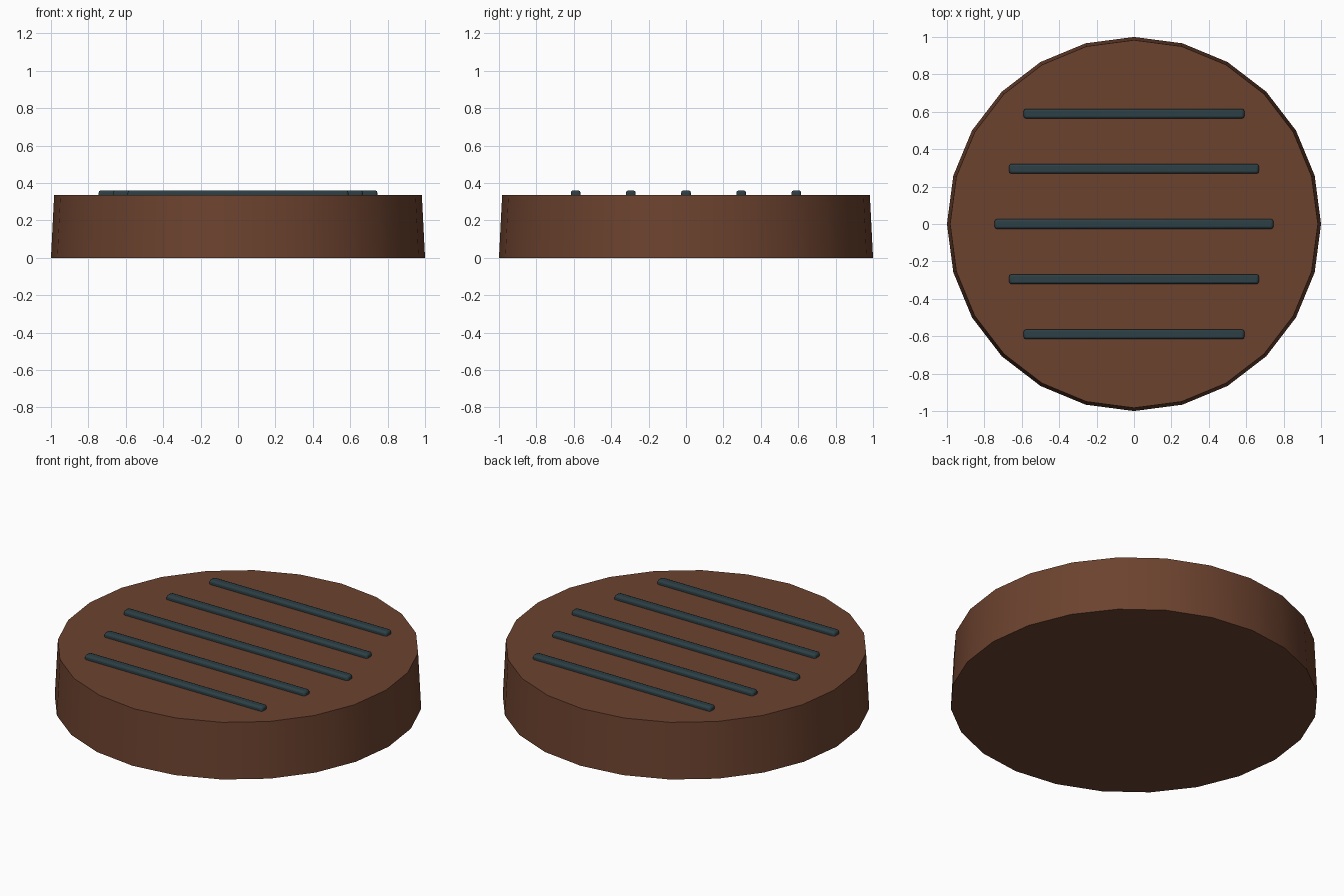
import bpy, math

if "Cube" in bpy.data.objects:
    bpy.data.objects.remove(bpy.data.objects["Cube"])


def material(name, color):
    m = bpy.data.materials.new(name)
    m.diffuse_color = color
    m.use_nodes = True
    m.node_tree.nodes["Principled BSDF"].inputs["Base Color"].default_value = m.diffuse_color
    return m


brown = material("brown_clay", (0.15, 0.055, 0.028, 1))
slate = material("dark_slate", (0.025, 0.05, 0.06, 1))

HEIGHT = 0.335

# Slightly tapered 24-sided round body
bpy.ops.mesh.primitive_cone_add(vertices=24, radius1=1.0, radius2=0.983,
                                depth=HEIGHT, location=(0, 0, HEIGHT / 2))
body = bpy.context.object
body.name = "round_body"
body.data.materials.append(brown)
bpy.ops.object.shade_smooth_by_angle(angle=math.radians(30))


# Raised grille bars, half sunk into the top, shorter towards the rim
def grille_bar(row):
    length = 1.49 - 0.155 * abs(row)
    bpy.ops.mesh.primitive_cube_add(size=1, location=(0, row * 0.295, HEIGHT))
    bar = bpy.context.object
    bar.name = f"grille_bar_{row + 3}"
    bar.scale = (length, 0.052, 0.05)
    bpy.ops.object.transform_apply(location=False, rotation=False, scale=True)
    bar.data.materials.append(slate)
    bevel = bar.modifiers.new("soft_edges", 'BEVEL')
    bevel.width = 0.012
    bevel.segments = 2
    bpy.ops.object.shade_smooth_by_angle(angle=math.radians(30))


for row in range(-2, 3):
    grille_bar(row)
